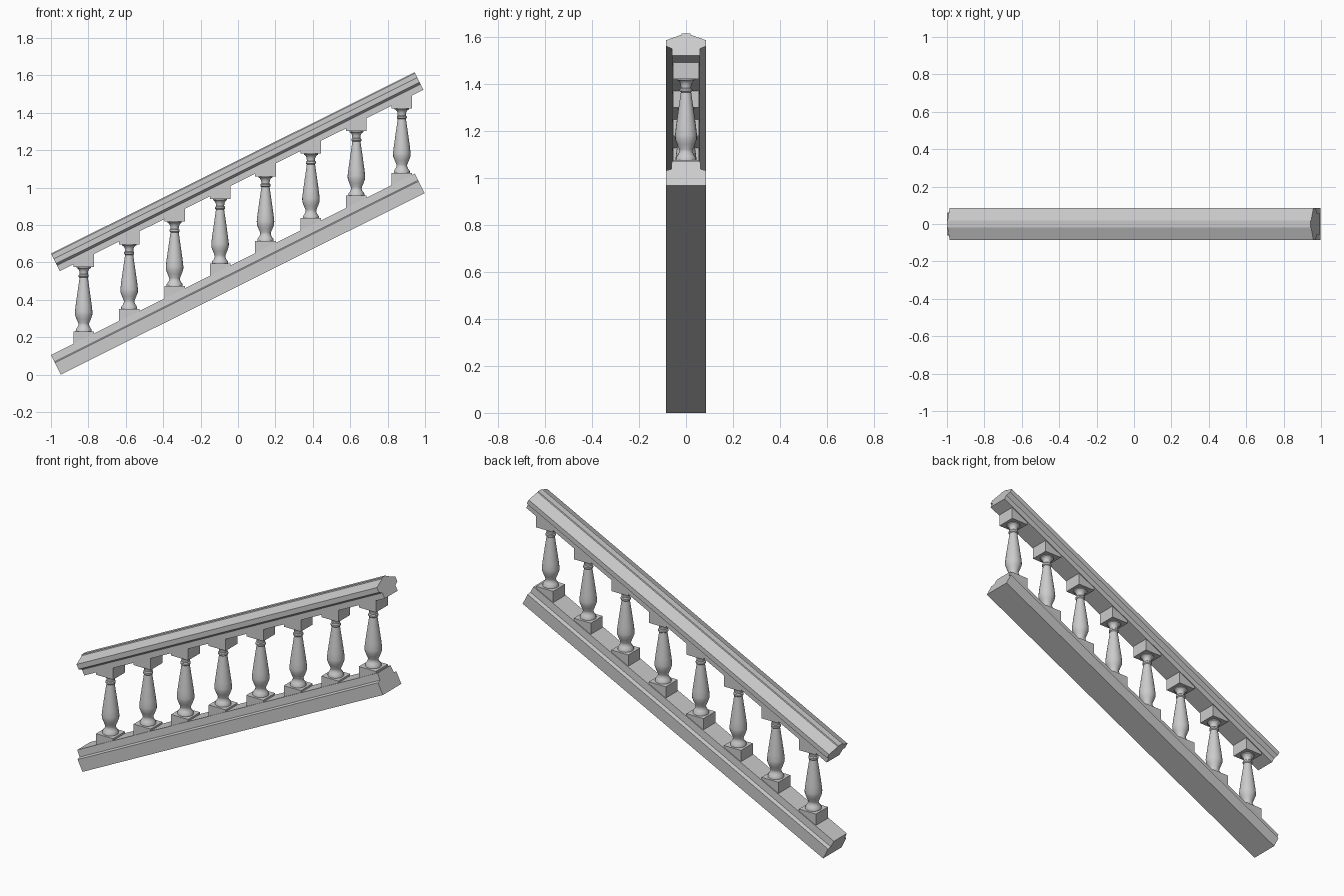
import bpy, bmesh, math
from mathutils import Matrix, Vector

cube = bpy.data.objects.get("Cube")
if cube:
    bpy.data.objects.remove(cube, do_unlink=True)

SLOPE = 0.4987
ANGLE = math.atan(SLOPE)

stone = bpy.data.materials.new("pale grey stone")
stone.use_nodes = True
GREY = (0.6, 0.6, 0.6, 1)
stone.diffuse_color = GREY
stone.node_tree.nodes["Principled BSDF"].inputs["Base Color"].default_value = GREY


def finish(name, bm, smooth=False):
    bmesh.ops.recalc_face_normals(bm, faces=bm.faces)
    mesh = bpy.data.meshes.new(name)
    bm.to_mesh(mesh)
    bm.free()
    mesh.materials.append(stone)
    obj = bpy.data.objects.new(name, mesh)
    bpy.context.collection.objects.link(obj)
    if smooth:
        bpy.ops.object.select_all(action="DESELECT")
        obj.select_set(True)
        bpy.context.view_layer.objects.active = obj
        bpy.ops.object.shade_smooth_by_angle(angle=math.radians(40))
    return obj


def rail(name, half_profile, start, length):
    """Sweep a mirrored (y, height) profile up the slope from its lower corner."""
    outline = half_profile + [(-y, h) for y, h in reversed(half_profile)]
    bm = bmesh.new()
    end = bm.faces.new([bm.verts.new((0, y, h)) for y, h in outline])
    ret = bmesh.ops.extrude_face_region(bm, geom=[end], use_keep_orig=True)
    moved = [g for g in ret["geom"] if isinstance(g, bmesh.types.BMVert)]
    bmesh.ops.translate(bm, verts=moved, vec=(length, 0, 0))
    place = Matrix.Translation((start[0], 0, start[1])) @ Matrix.Rotation(-ANGLE, 4, "Y")
    bm.transform(place)
    return finish(name, bm)


def block(name, x, bottom, top):
    bm = bmesh.new()
    bmesh.ops.create_cube(bm, size=1)
    bm.transform(Matrix.Translation((x, 0, (bottom + top) / 2))
                 @ Matrix.Diagonal((0.11, 0.11, top - bottom, 1)))
    return finish(name, bm)


def turned(name, profile, x, z, sides=20):
    """Lathe a (radius, height) profile around a vertical axis."""
    bm = bmesh.new()
    rings = []
    for r, h in profile:
        rings.append([bm.verts.new((x + r * math.cos(math.tau * i / sides),
                                    r * math.sin(math.tau * i / sides), z + h))
                      for i in range(sides)])
    for low, high in zip(rings, rings[1:]):
        for i in range(sides):
            j = (i + 1) % sides
            bm.faces.new((low[i], low[j], high[j], high[i]))
    bm.faces.new(rings[0])
    bm.faces.new(rings[-1])
    return finish(name, bm, smooth=True)


# Sloping rails
LENGTH = 2.173
rail("bottom_rail", [(0.085, 0), (0.085, 0.071), (0.063, 0.077), (0.06, 0.117)],
     (-0.947, 0), LENGTH)
rail("handrail", [(0.06, 0), (0.06, 0.033), (0.085, 0.045), (0.085, 0.073),
                  (0.02, 0.099), (0.018, 0.105)],
     (-0.953, 0.553), LENGTH)

# Balusters, each between a base block and a cap block
BALUSTER = [(0.043, 0), (0.042, 0.012), (0.034, 0.022), (0.028, 0.036),
            (0.029, 0.045), (0.038, 0.066), (0.046, 0.088), (0.047, 0.105),
            (0.043, 0.14), (0.034, 0.205), (0.022, 0.288), (0.027, 0.293),
            (0.027, 0.302), (0.022, 0.307), (0.023, 0.322), (0.029, 0.334),
            (0.038, 0.34), (0.038, 0.347)]
COUNT, STEP = 8, 0.243
for n in range(COUNT):
    x = -0.825 + n * STEP
    z = 0.23 + n * STEP * SLOPE
    block(f"base_block_{n + 1}", x, z - 0.075, z)
    turned(f"baluster_{n + 1}", BALUSTER, x, z)
    block(f"cap_block_{n + 1}", x, z + 0.345, z + 0.42)
